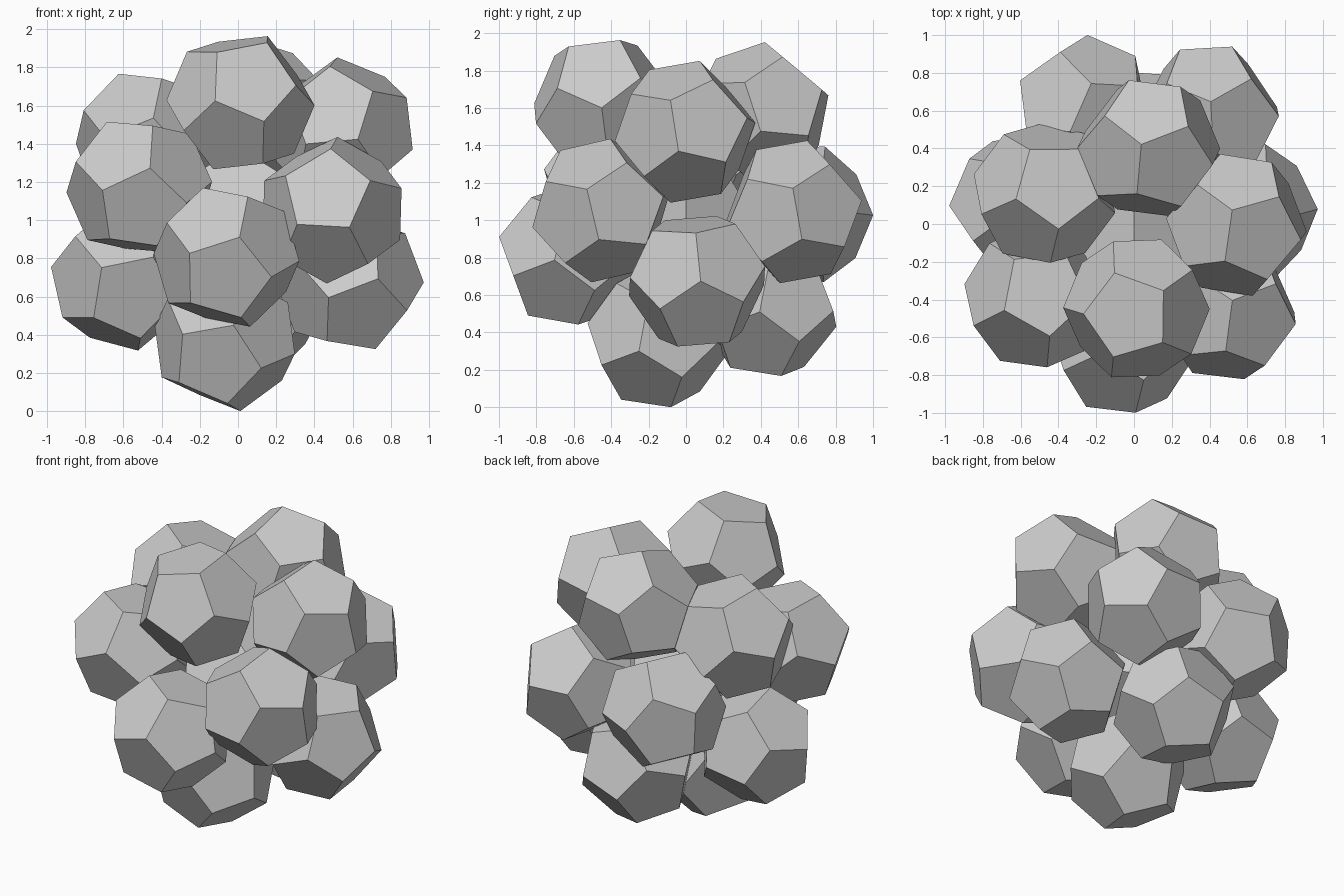
import bpy
import bmesh
from math import sqrt
from mathutils import Matrix, Vector

RADIUS = 0.388
GOLDEN = (1 + sqrt(5)) / 2

# Sides from which an edge is located: (axis looked along, sign of the outward side)
FRONT, BACK = (1, -1), (1, 1)
LEFT_SIDE, RIGHT_SIDE = (0, 1), (0, -1)
TOP, BOTTOM = (2, 1), (2, -1)

# Each solid: name, centre, side, and the two ends of one edge on that side
SOLIDS = [
    ("top_front_solid", (.013, -.447, 1.615), FRONT, (-.117, 1.623), (.133, 1.518)),
    ("top_back_solid", (.079, .402, 1.567), TOP, (.042, .423), (.284, .516)),
    ("upper_right_solid", (-.474, .161, 1.41), TOP, (-.624, .132), (-.4, -.026)),
    ("upper_left_solid", (.542, -.005, 1.473), LEFT_SIDE, (-.083, 1.642), (-.04, 1.369)),
    ("front_right_solid", (-.517, -.388, 1.173), FRONT, (-.708, 1.157), (-.462, 1.272)),
    ("front_left_solid", (.493, -.455, 1.052), FRONT, (.306, .979), (.587, .963)),
    ("back_left_solid", (.4, .575, 1.045), TOP, (.407, .637), (.42, .385)),
    ("back_right_solid", (-.265, .613, 1.03), BACK, (-.243, 1.027), (.005, 1.04)),
    ("lower_front_solid", (-.06, -.632, .806), FRONT, (-.253, .827), (.008, .911)),
    ("lower_left_solid", (.585, .059, .674), LEFT_SIDE, (.078, .681), (.053, .927)),
    ("lower_right_solid", (-.595, .1, .695), RIGHT_SIDE, (.095, .749), (.037, .496)),
    ("bottom_back_solid", (.05, .44, .53), BOTTOM, (.17, .507), (.14, .239)),
    ("bottom_front_solid", (-.069, -.148, .374), FRONT, (-.29, .403), (-.023, .45)),
]


def make_material(name, colour):
    mat = bpy.data.materials.new(name)
    mat.use_nodes = True
    mat.diffuse_color = colour
    for node in mat.node_tree.nodes:
        if node.type == 'BSDF_PRINCIPLED':
            node.inputs["Base Color"].default_value = colour
    return mat


def dodecahedron_mesh():
    """Regular dodecahedron with one edge on top, running along y."""
    signs = (-1, 1)
    corners = [Vector((a, b, c)) for a in signs for b in signs for c in signs]
    for a in signs:
        for b in signs:
            p, q = a / GOLDEN, b * GOLDEN
            corners += [Vector((0, p, q)), Vector((p, q, 0)), Vector((q, 0, p))]
    bm = bmesh.new()
    for corner in corners:
        bm.verts.new(corner.normalized() * RADIUS)
    bmesh.ops.convex_hull(bm, input=bm.verts[:])
    # Merge the hull triangles into pentagons
    bmesh.ops.dissolve_limit(bm, angle_limit=0.1, verts=bm.verts[:], edges=bm.edges[:])
    bmesh.ops.recalc_face_normals(bm, faces=bm.faces[:])
    mesh = bpy.data.meshes.new("dodecahedron")
    bm.to_mesh(mesh)
    bm.free()
    return mesh


def corner_direction(centre, side, point):
    """Vector from the centre to a corner whose depth lies on the circumsphere."""
    axis, sign = side
    flat = [i for i in range(3) if i != axis]
    offset = Vector((0, 0, 0))
    for i, value in zip(flat, point):
        offset[i] = value - centre[i]
    offset[axis] = sign * sqrt(max(0, RADIUS ** 2 - offset.length_squared))
    return offset


def edge_rotation(start, end):
    """Turn the mesh so that its top edge lies between the two corners."""
    up = (start + end).normalized()
    along = end - start
    along = (along - along.dot(up) * up).normalized()
    return Matrix((along.cross(up), along, up)).transposed().to_4x4()


def add_solid(name, mesh, matrix):
    obj = bpy.data.objects.new(name, mesh)
    obj.matrix_world = matrix
    bpy.context.collection.objects.link(obj)


cube = bpy.data.objects.get("Cube")
if cube:
    bpy.data.objects.remove(cube, do_unlink=True)

mesh = dodecahedron_mesh()
mesh.materials.append(make_material("light_grey", (0.6, 0.6, 0.6, 1)))

# Core solid, then the thirteen packed around it
add_solid("core_solid", mesh, Matrix.Translation((0, 0, 1.02)))
for name, centre, side, start, end in SOLIDS:
    turn = edge_rotation(corner_direction(centre, side, start),
                         corner_direction(centre, side, end))
    add_solid(name, mesh, Matrix.Translation(centre) @ turn)
